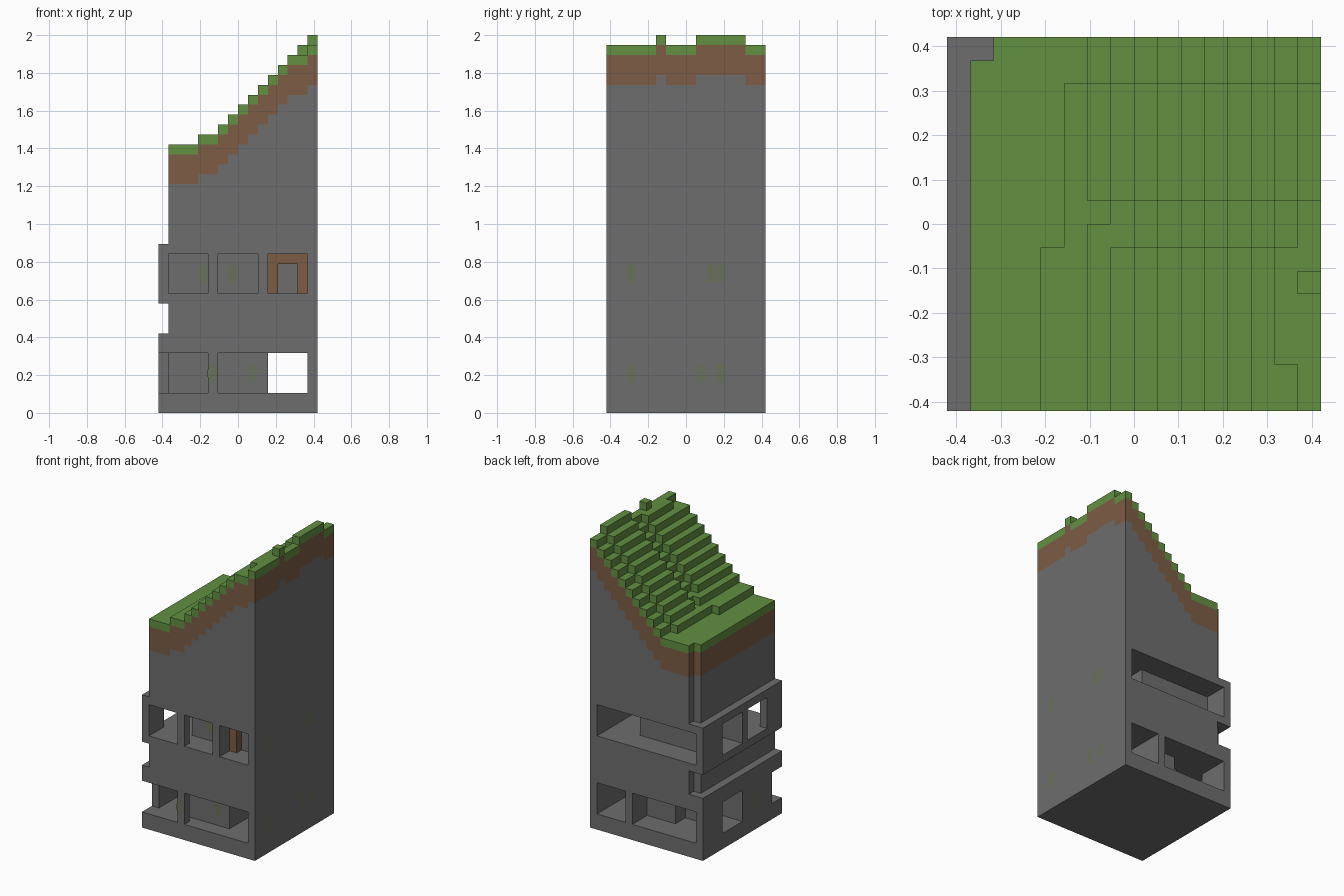
import bpy, bmesh, math
from mathutils import Vector

if "Cube" in bpy.data.objects:
    bpy.data.objects.remove(bpy.data.objects["Cube"])

U = 2 / 38          # edge length of one block
N, H = 16, 38       # blocks per side, blocks in height


def material(name, rgb):
    m = bpy.data.materials.new(name)
    m.diffuse_color = (*rgb, 1)
    m.use_nodes = True
    m.node_tree.nodes["Principled BSDF"].inputs["Base Color"].default_value = m.diffuse_color
    return m


STONE = material("stone_grey", (0.155, 0.155, 0.155))
DIRT = material("dirt_brown", (0.205, 0.107, 0.058))
GRASS = material("grass_green", (0.122, 0.28, 0.053))
MOSS = material("moss_grey_green", (0.143, 0.165, 0.107))

# Openings and rooms: block ranges x0, x1, y0, y1, z0, z1
CUTS = [
    # lower storey
    (0, 5, 0, 2, 2, 6), (1, 5, 2, 7, 2, 6), (5, 6, 1, 2, 2, 6),
    (6, 11, 0, 2, 2, 6), (11, 15, 0, 16, 2, 6),
    (1, 6, 11, 16, 2, 6), (6, 10, 13, 16, 2, 6), (0, 4, 8, 12, 2, 6),
    # upper storey
    (1, 5, 0, 7, 12, 16), (5, 6, 1, 3, 12, 16), (6, 10, 0, 3, 12, 16),
    (0, 1, 3, 7, 12, 16), (0, 3, 8, 12, 12, 16), (11, 15, 0, 3, 12, 16),
    (1, 11, 13, 16, 12, 16), (11, 15, 5, 16, 12, 16),
]


def inside(p, box):
    return all(box[2 * a] <= p[a] < box[2 * a + 1] for a in range(3))


def hill(i, j):
    """Height of the grassy slope, in blocks."""
    if j >= 14:
        h = max(27, i + 22)
    elif j >= 9:
        h = max(27, i + 23)
    elif j == 8:
        h = 28 if i in (5, 6) else max(27, i + 22)
    elif j == 7:
        h = {5: 28, 6: 29}.get(i, max(27, i + 22))
    else:
        h = 28 if i == 4 else max(27, i + 23)
        if i == 15:
            h = 38 if j == 5 else 37
        elif i == 14 and j < 2:
            h = 36
    return h


def block(i, j, k):
    """Kind of block in a cell, or None where it is empty."""
    if not (0 <= i < N and 0 <= j < N and 0 <= k < H):
        return None
    ledge = k < 8 or 11 <= k < 17
    if not ledge and (i == 0 or (i == 1 and j == 15)):
        return None
    # door frame set back in the upper front opening
    if j == 2 and 11 <= i < 15 and 12 <= k < 16:
        return "door_frame" if i in (11, 14) or k == 15 else None
    if any(inside((i, j, k), c) for c in CUTS):
        return None
    top = hill(i, j)
    if k >= top:
        return None
    if k == top - 1:
        return "grass_top"
    return "dirt_layer" if k >= top - 4 else "stone_tower"


# Exposed block faces, one object per part
cells = {}
for i in range(N):
    for j in range(N):
        for k in range(H):
            kind = block(i, j, k)
            if kind:
                cells[i, j, k] = kind


def corner_loop(axis, side):
    a, b = (axis + 1) % 3, (axis + 2) % 3
    loop = []
    for u, v in ((0, 0), (1, 0), (1, 1), (0, 1)):
        c = [0, 0, 0]
        c[axis], c[a], c[b] = side, u, v
        loop.append(c)
    return loop if side else loop[::-1]


SIDES = [(axis, side, corner_loop(axis, side)) for axis in range(3) for side in (0, 1)]


def build(name, mat):
    bm = bmesh.new()
    verts = {}

    def vert(p):
        if p not in verts:
            verts[p] = bm.verts.new(((p[0] - N / 2) * U, (p[1] - N / 2) * U, p[2] * U))
        return verts[p]

    for cell, kind in cells.items():
        if kind != name:
            continue
        for axis, side, loop in SIDES:
            near = list(cell)
            near[axis] += 1 if side else -1
            if tuple(near) not in cells:
                bm.faces.new([vert(tuple(cell[n] + c[n] for n in range(3))) for c in loop])
    # merge coplanar block faces into large flat ones
    bmesh.ops.dissolve_limit(bm, angle_limit=math.radians(1), verts=bm.verts[:], edges=bm.edges[:])
    bmesh.ops.triangulate(bm, faces=[f for f in bm.faces if len(f.verts) > 4])
    finish(bm, name, mat)


def finish(bm, name, mat):
    me = bpy.data.meshes.new(name)
    bm.to_mesh(me)
    bm.free()
    me.materials.append(mat)
    bpy.context.collection.objects.link(bpy.data.objects.new(name, me))


for part, mat in (("stone_tower", STONE), ("dirt_layer", DIRT),
                  ("grass_top", GRASS), ("door_frame", DIRT)):
    build(part, mat)


# Thin moss patches on the walls
def moss(pos, out):
    bm = bmesh.new()
    out = Vector(out)
    across = Vector((0, 0, 1)).cross(out)
    ring = []
    for n in range(12):
        t = math.tau * n / 12
        ring.append(bm.verts.new(Vector(pos) + out * 0.002 + across * 0.028 * math.cos(t)
                                 + Vector((0, 0, 0.055 * math.sin(t)))))
    bm.faces.new(ring)
    finish(bm, "moss_patch", MOSS)


E = N / 2 * U
for y, z in ((-0.29, 0.21), (-0.29, 0.74), (0.08, 0.21), (0.18, 0.21), (0.13, 0.74), (0.18, 0.74)):
    moss((E, y, z), (1, 0, 0))
for x, depth, z in ((-0.135, 0, 0.21), (0.075, 2, 0.21), (-0.185, 7, 0.74), (-0.03, 3, 0.74)):
    moss((x, -E + depth * U, z), (0, -1, 0))
moss((-E, -0.14, 0.21), (-1, 0, 0))
